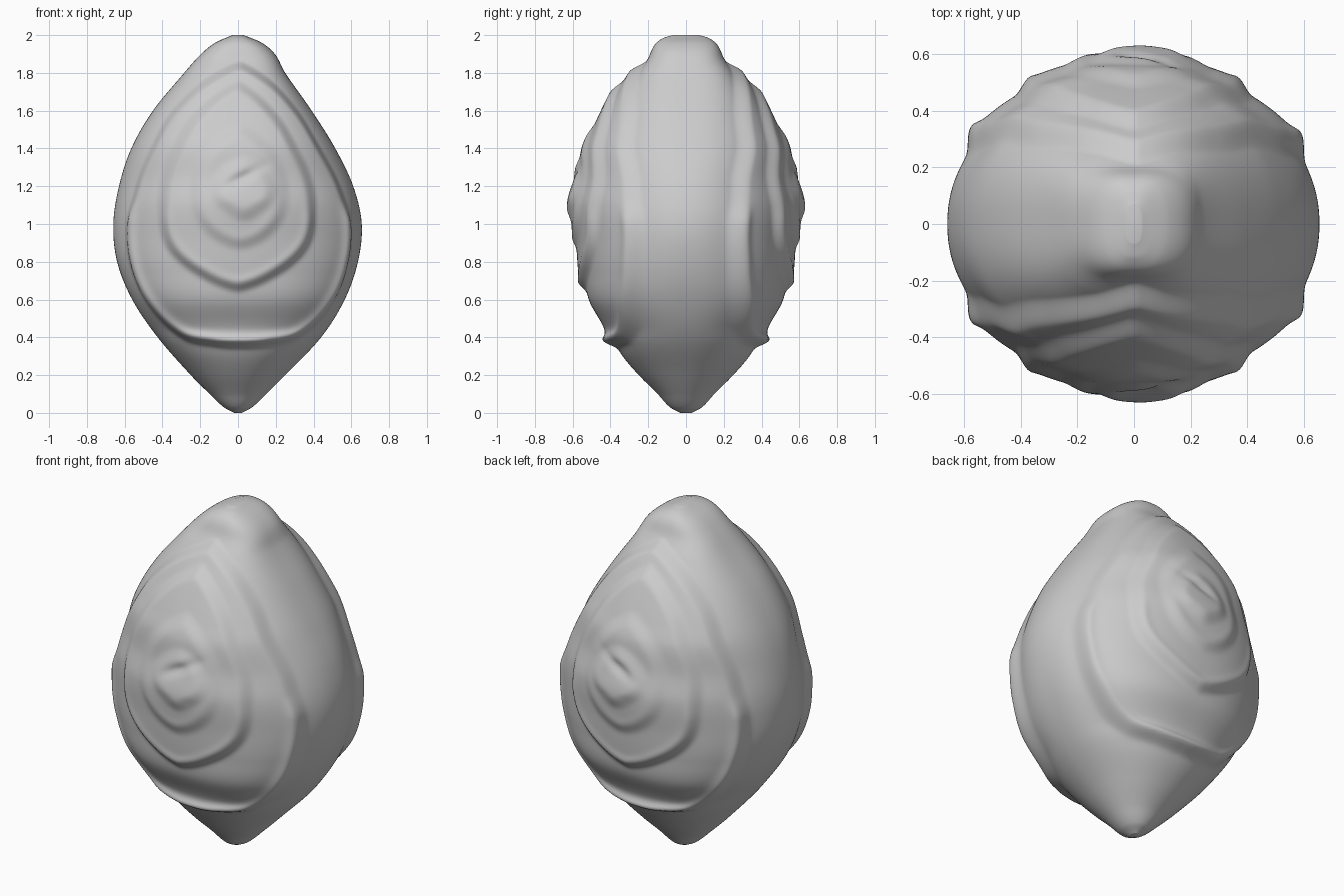
import bpy, bmesh, math

if "Cube" in bpy.data.objects:
    bpy.data.objects.remove(bpy.data.objects["Cube"])

def curve(pts, z):
    """Smooth interpolation through (z, value) points."""
    n = len(pts)
    z = min(max(z, pts[0][0]), pts[-1][0])
    i = 0
    while i < n - 2 and z > pts[i + 1][0]:
        i += 1
    def slope(k):
        p, q = pts[max(k - 1, 0)], pts[min(k + 1, n - 1)]
        return (q[1] - p[1]) / (q[0] - p[0])
    (z0, v0), (z1, v1) = pts[i], pts[i + 1]
    h = z1 - z0
    t = (z - z0) / h
    return ((2*t**3 - 3*t**2 + 1)*v0 + (t**3 - 2*t**2 + t)*h*slope(i)
            + (3*t**2 - 2*t**3)*v1 + (t**3 - t**2)*h*slope(i + 1))

def smooth(e0, e1, v):
    t = min(max((v - e0) / (e1 - e0), 0), 1)
    return t * t * (3 - 2 * t)

# Core silhouettes: left and right half widths, front/back half depth
LEFT = [(0, .02), (.03, .075), (.1, .15), (.2, .25), (.4, .425), (.6, .56), (.8, .64), (1, .66),
        (1.2, .63), (1.4, .565), (1.6, .45), (1.8, .285), (1.9, .195), (1.96, .12), (2, .03)]
RIGHT = [(0, .02), (.03, .075), (.1, .15), (.2, .25), (.4, .44), (.6, .565), (.8, .635), (1, .655),
         (1.2, .61), (1.4, .515), (1.6, .39), (1.8, .25), (1.9, .195), (1.96, .125), (2, .03)]
DEPTH = [(0, .03), (.03, .085), (.1, .15), (.2, .25), (.3, .335), (.37, .37), (.45, .385), (.6, .465),
         (.75, .485), (.9, .495), (1.1, .505), (1.25, .47), (1.4, .45), (1.5, .41), (1.6, .365),
         (1.7, .315), (1.8, .255), (1.87, .205), (1.95, .165), (1.985, .12), (2, .07)]
# Squareness of the cross-section by height
SQUARE = [(0, 2), (.25, 2.1), (.5, 2.3), (.75, 2.25), (1, 2.12), (1.2, 2.15), (1.6, 2.55),
          (1.85, 2.9), (2, 2.6)]

# Leaf outlines seen from the front: half outline (x, z), thickness, edge softness, rim height
CENTRE = 1.15
LEAVES = [
    ([(0, 1.87), (.15, 1.79), (.32, 1.63), (.45, 1.42), (.55, 1.2), (.60, .98), (.585, .8),
      (.48, .55), (.3, .38), (.15, .345), (0, .335)], .05, .06, .024),
    ([(0, 1.77), (.2, 1.61), (.33, 1.4), (.41, 1.1), (.37, .87), (.2, .71), (0, .63)], .036, .075, .008),
    ([(0, 1.55), (.15, 1.44), (.26, 1.2), (.21, .98), (0, .85)], .018, .09, .004),
    ([(0, 1.37), (.11, 1.32), (.18, 1.17), (.1, 1.05), (0, 1.0)], .022, .09, .0),
]
POLAR = [sorted((math.atan2(z - CENTRE, x), math.hypot(x, z - CENTRE)) for x, z in lf[0])
         for lf in LEAVES]

def relief(x, z):
    """Height of the stacked leaves over the core."""
    out = 0
    for n, (pol, (_, thick, soft, rim)) in enumerate(zip(POLAR, LEAVES)):
        u = x - (.008, 0, .01, .03)[n]
        phi, rho = math.atan2(z - CENTRE, abs(u)), math.hypot(u, z - CENTRE)
        d = curve(pol, phi) - rho
        out += thick * smooth(0, soft, d)
        out += rim * math.exp(-((d - soft * .7) / .03) ** 2) * (1 - smooth(1.0, 1.14, z))
    # small swirl in the innermost leaf
    out -= .016 * math.exp(-((x - .03) / .09) ** 2 - ((z - 1.25 - .5 * (x - .03)) / .03) ** 2)
    return out

# Bud body with layered leaves on front and back
ROWS, SEG = 220, 288
bm = bmesh.new()
rings = []
for i in range(ROWS + 1):
    z = 1 - math.cos(math.pi * i / ROWS)
    l, r, b = curve(LEFT, z), curve(RIGHT, z), curve(DEPTH, z)
    power = 2 / curve(SQUARE, z)
    ring = []
    for j in range(SEG):
        t = 2 * math.pi * j / SEG
        c, s = math.cos(t), math.sin(t)
        a = r if c > 0 else l
        x = a * math.copysign(abs(c) ** power, c)
        y = b * math.copysign(abs(s) ** power, s)
        h = relief(x * (l + r) / 2 / a, z)
        nx, ny = c / a, s / b
        k = h / math.hypot(nx, ny)
        ring.append(bm.verts.new((x + nx * k * .6, y + ny * k, z)))
    rings.append(ring)
for lo, hi in zip(rings, rings[1:]):
    for j in range(SEG):
        k = (j + 1) % SEG
        bm.faces.new((lo[j], lo[k], hi[k], hi[j]))
bm.faces.new(rings[0][::-1])
bm.faces.new(rings[-1])
for f in bm.faces:
    f.smooth = True
mesh = bpy.data.meshes.new("layered_bud")
bm.to_mesh(mesh)
bm.free()
bud = bpy.data.objects.new("layered_bud", mesh)
bpy.context.collection.objects.link(bud)
